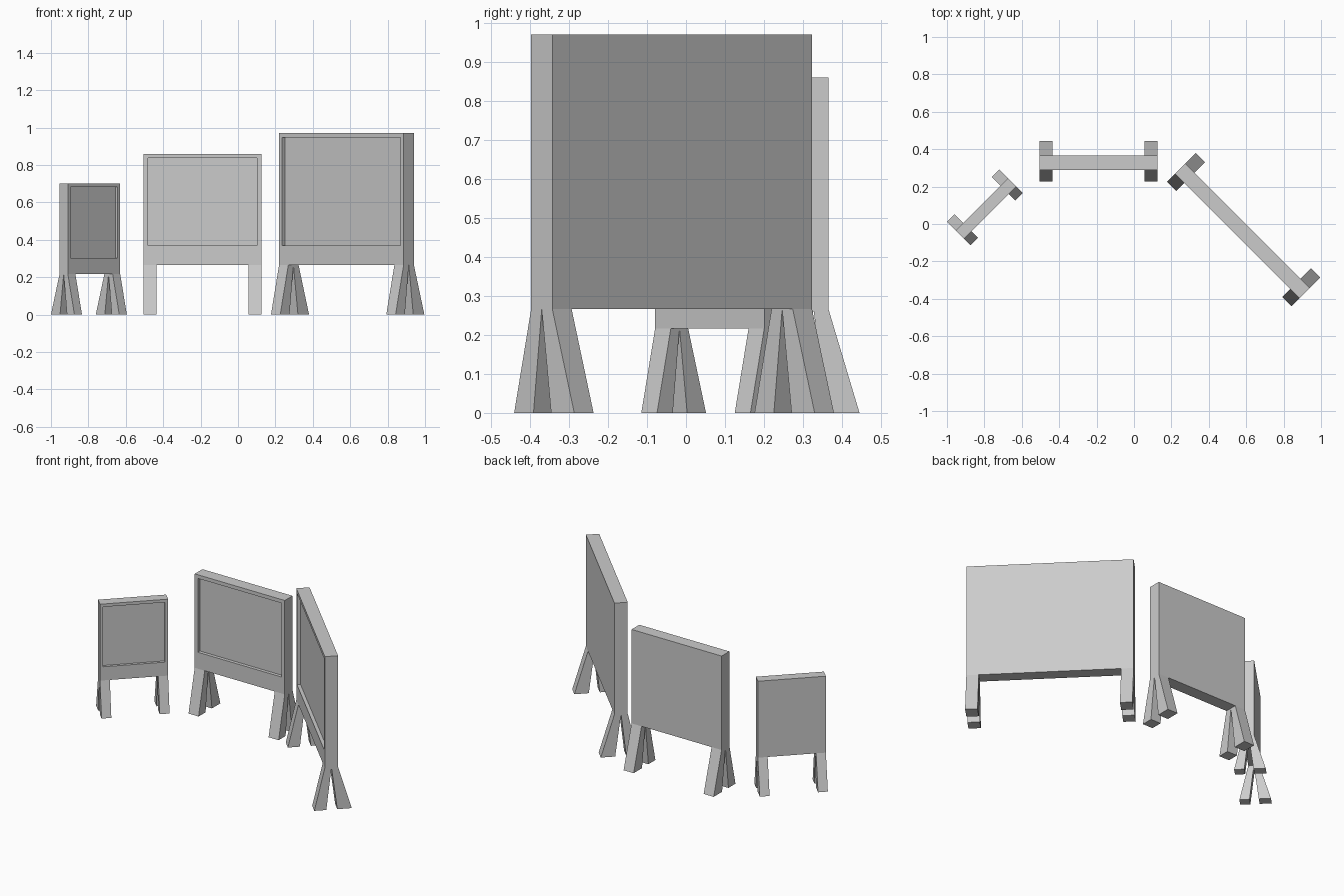
import bpy, bmesh, math
from mathutils import Vector, Matrix

if "Cube" in bpy.data.objects:
    bpy.data.objects.remove(bpy.data.objects["Cube"])


def display_board(name, center, angle, length, top, s, panel_bottom):
    """Framed board with a recessed front panel and splayed legs; s scales the details."""
    thick, leg_w, leg_h = 0.077 * s, 0.07 * s, 0.266 * s
    margin, depth = 0.023 * s, 0.021 * s
    bm = bmesh.new()

    # board slab, cut where the legs start
    bmesh.ops.create_cube(bm, size=1, matrix=Matrix.Translation((0, 0, (top + leg_h) / 2))
                          @ Matrix.Diagonal((length, thick, top - leg_h, 1)))
    x_cut = length / 2 - leg_w
    for co, no in (((-x_cut, 0, 0), (1, 0, 0)), ((x_cut, 0, 0), (1, 0, 0)),
                   ((0, 0, 0), (0, 1, 0))):
        bmesh.ops.bisect_plane(bm, geom=bm.verts[:] + bm.edges[:] + bm.faces[:],
                               plane_co=co, plane_no=no)
    bm.normal_update()

    # front and back splayed legs pulled out of the underside
    feet = [f for f in bm.faces if f.normal.z < -0.9 and abs(f.calc_center_median().x) > x_cut]
    for f in bmesh.ops.extrude_discrete_faces(bm, faces=feet)["faces"]:
        back = f.calc_center_median().y > 0
        inner, outer = (0.034 * s, 0.118 * s) if back else (-0.03 * s, -0.1 * s)
        for v in f.verts:
            v.co.z = 0
            v.co.y = outer if abs(v.co.y) > thick / 4 else inner
    bm.normal_update()

    # recessed front panel
    panel = [f for f in bm.faces if f.normal.y < -0.99 and f.calc_center_median().z > leg_h]
    bmesh.ops.inset_region(bm, faces=panel, thickness=margin, use_even_offset=True)
    for v in {v for f in panel for v in f.verts}:
        if v.co.z < (top + leg_h) / 2:
            v.co.z = panel_bottom
    new = bmesh.ops.extrude_face_region(bm, geom=panel)["geom"]
    for v in new:
        if isinstance(v, bmesh.types.BMVert):
            v.co.y += depth
    bmesh.ops.delete(bm, geom=[f for f in panel if f.is_valid], context='FACES')

    bmesh.ops.recalc_face_normals(bm, faces=bm.faces[:])
    mesh = bpy.data.meshes.new(name)
    bm.to_mesh(mesh)
    bm.free()
    obj = bpy.data.objects.new(name, mesh)
    obj.location = Vector((*center, 0))
    obj.rotation_euler.z = math.radians(angle)
    bpy.context.collection.objects.link(obj)
    return obj


# small, medium and large boards arranged in an arc
display_board("small_board", (-0.792, 0.083), 45, 0.396, 0.70, 0.815, 0.303)
display_board("medium_board", (-0.19, 0.327), 0, 0.63, 0.86, 1.0, 0.37)
display_board("large_board", (0.58, -0.037), -45, 0.942, 0.97, 1.0, 0.37)
